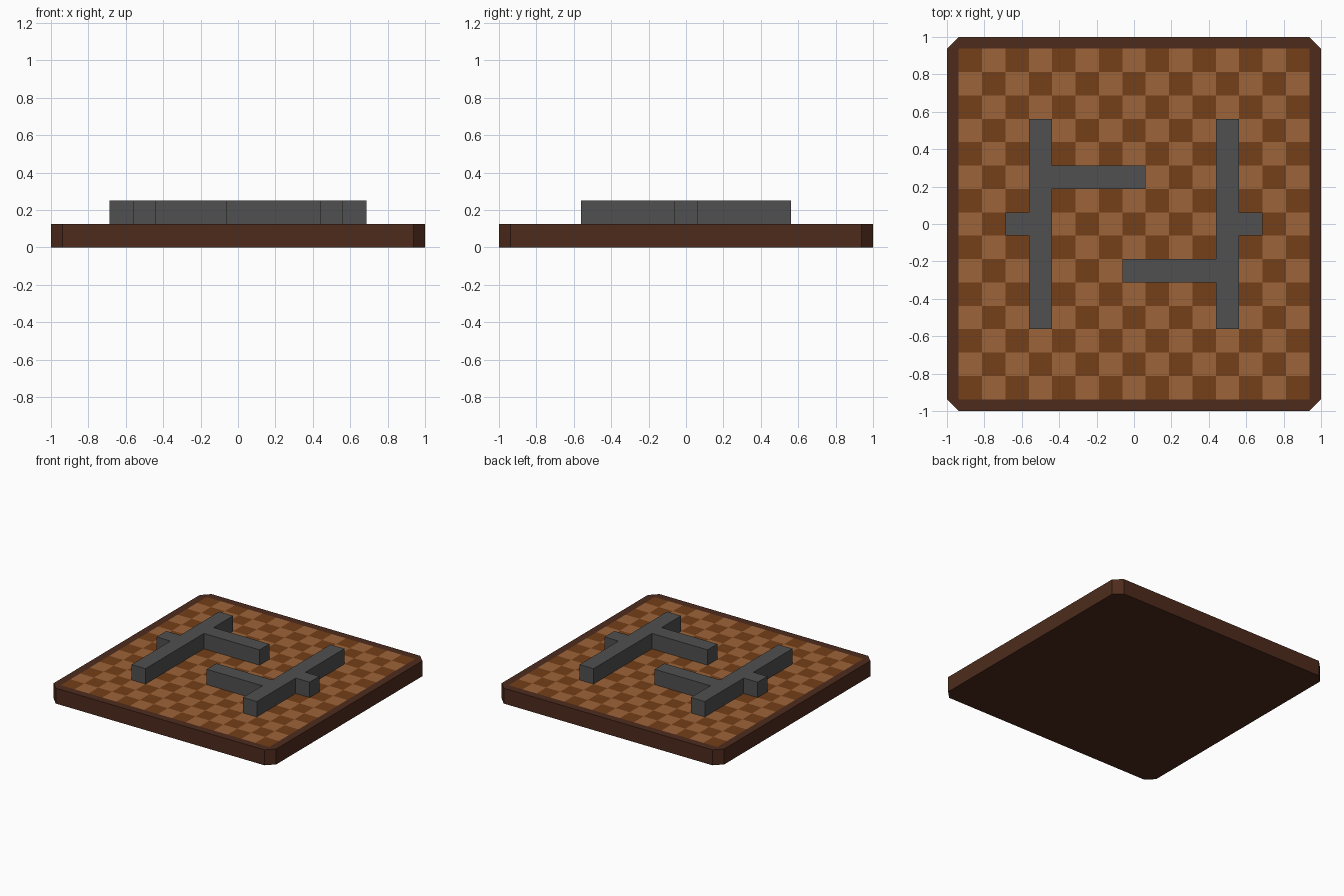
import bpy, bmesh

if "Cube" in bpy.data.objects:
    bpy.data.objects.remove(bpy.data.objects["Cube"])

CELL = 0.125          # one board square
HALF = 7.5 * CELL     # half width of the 15 x 15 playing field
TOP = 0.125           # board thickness


def material(name, rgb):
    m = bpy.data.materials.new(name)
    m.diffuse_color = (*rgb, 1)
    m.use_nodes = True
    m.node_tree.nodes["Principled BSDF"].inputs["Base Color"].default_value = m.diffuse_color
    return m


def finish(name, bm, mats):
    bmesh.ops.recalc_face_normals(bm, faces=bm.faces)
    mesh = bpy.data.meshes.new(name)
    bm.to_mesh(mesh)
    bm.free()
    for m in mats:
        mesh.materials.append(m)
    obj = bpy.data.objects.new(name, mesh)
    bpy.context.collection.objects.link(obj)
    return obj


rim = material("dark_wood", (0.075, 0.024, 0.012))
dark = material("brown_square", (0.175, 0.05, 0.009))
light = material("tan_square", (0.34, 0.127, 0.04))
stone = material("grey_stone", (0.08, 0.08, 0.08))

# Board: clipped-corner slab whose top is a rim around a checkered field
bm = bmesh.new()
outline = []
for sx, sy in ((-1, -1), (1, -1), (1, 1), (-1, 1)):
    pair = [(sx, sy * HALF), (sx * HALF, sy)]
    outline += pair if sx * sy > 0 else pair[::-1]
low = [bm.verts.new((x, y, 0)) for x, y in outline]
high = [bm.verts.new((x, y, TOP)) for x, y in outline]
bm.faces.new(low[::-1])
for i in range(8):
    j = (i + 1) % 8
    bm.faces.new((low[i], low[j], high[j], high[i]))

grid = [[bm.verts.new((-HALF + i * CELL, -HALF + j * CELL, TOP))
         for j in range(16)] for i in range(16)]
for i in range(15):
    for j in range(15):
        f = bm.faces.new((grid[i][j], grid[i + 1][j], grid[i + 1][j + 1], grid[i][j + 1]))
        f.material_index = 1 + (i + j) % 2

# Rim: one strip per side plus a triangle on each clipped corner
edges = [[grid[i][0] for i in range(16)], [grid[15][j] for j in range(16)],
         [grid[i][15] for i in range(15, -1, -1)], [grid[0][j] for j in range(15, -1, -1)]]
for k, inner in enumerate(edges):
    a, b = high[2 * k + 1], high[(2 * k + 2) % 8]
    bm.faces.new([a, b] + inner[::-1])
    bm.faces.new((high[2 * k], a, inner[0]))
finish("board", bm, (rim, dark, light))

# Walls: plan outline in cells (long bar, inward arm, outward stub), extruded up
plan = [(-4.5, -4.5), (-3.5, -4.5), (-3.5, 1.5), (0.5, 1.5), (0.5, 2.5), (-3.5, 2.5),
        (-3.5, 4.5), (-4.5, 4.5), (-4.5, 0.5), (-5.5, 0.5), (-5.5, -0.5), (-4.5, -0.5)]
for name, s in (("left_wall", 1), ("right_wall", -1)):
    bm = bmesh.new()
    base = bm.faces.new([bm.verts.new((s * x * CELL, s * y * CELL, TOP)) for x, y in plan])
    up = bmesh.ops.extrude_face_region(bm, geom=[base], use_keep_orig=True)["geom"]
    bmesh.ops.translate(bm, vec=(0, 0, CELL),
                        verts=[v for v in up if isinstance(v, bmesh.types.BMVert)])
    finish(name, bm, (stone,))
